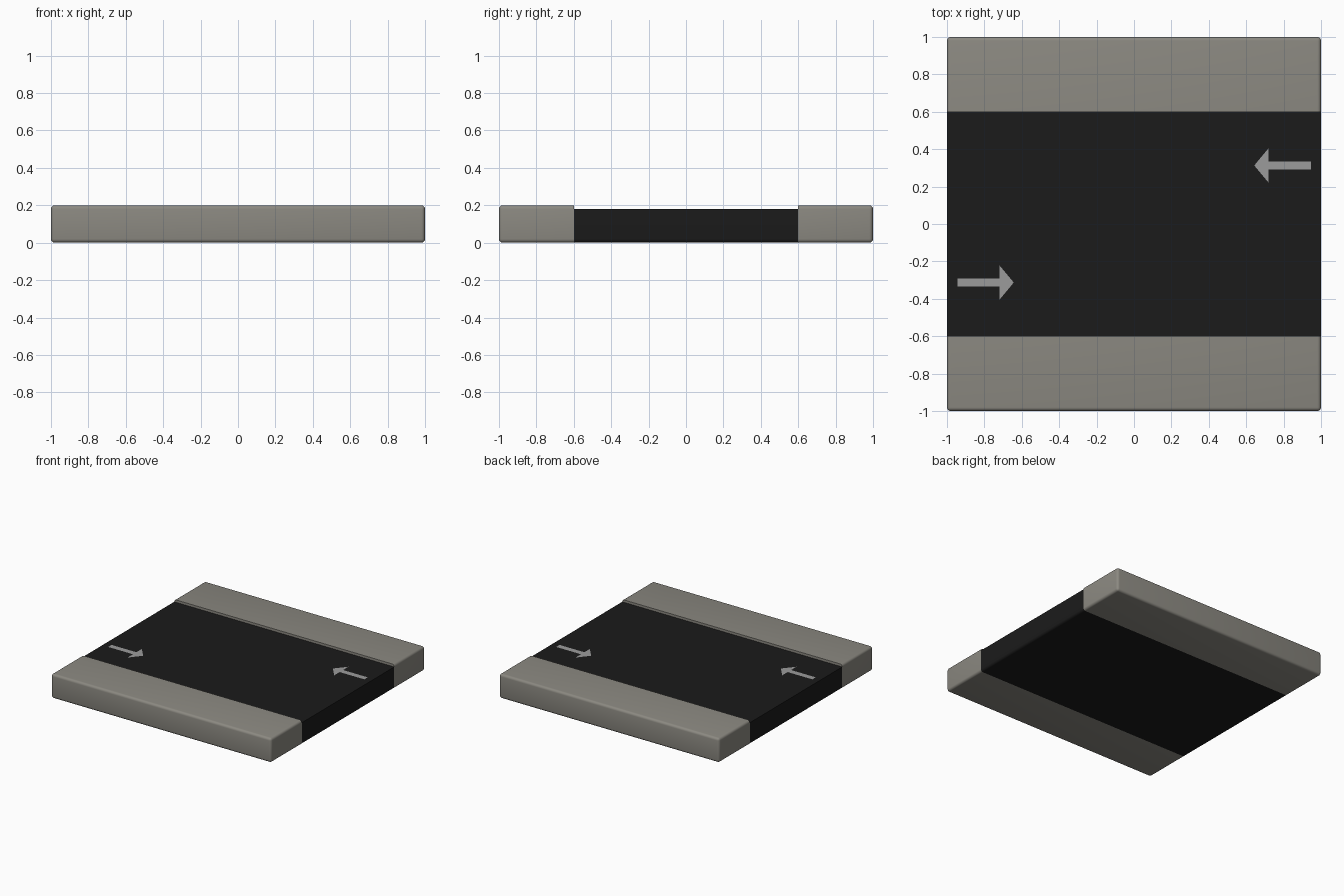
import bpy, bmesh
from mathutils import Vector

if "Cube" in bpy.data.objects:
    bpy.data.objects.remove(bpy.data.objects["Cube"])


def material(name, rgb):
    m = bpy.data.materials.new(name)
    m.diffuse_color = (*rgb, 1)
    m.use_nodes = True
    m.node_tree.nodes["Principled BSDF"].inputs["Base Color"].default_value = m.diffuse_color
    return m


CONCRETE = material("concrete", (0.26, 0.25, 0.22))
ASPHALT = material("asphalt", (0.011, 0.011, 0.011))
PAINT = material("paint", (0.33, 0.33, 0.33))


def finish(bm, name, mat):
    bmesh.ops.recalc_face_normals(bm, faces=bm.faces)
    me = bpy.data.meshes.new(name)
    bm.to_mesh(me)
    bm.free()
    me.materials.append(mat)
    ob = bpy.data.objects.new(name, me)
    bpy.context.collection.objects.link(ob)
    bpy.context.view_layer.objects.active = ob
    ob.select_set(True)
    return ob


def slab(name, y0, y1, height, mat, rounded):
    """Full-length slab; rounded(midpoint) picks the edges to soften."""
    bm = bmesh.new()
    bmesh.ops.create_cube(bm, size=1)
    for v in bm.verts:
        v.co = Vector((v.co.x * 2, y0 + (v.co.y + 0.5) * (y1 - y0), (v.co.z + 0.5) * height))
    edges = [e for e in bm.edges if rounded((e.verts[0].co + e.verts[1].co) / 2)]
    bmesh.ops.bevel(bm, geom=edges, offset=0.02, segments=4, profile=0.5, affect='EDGES')
    ob = finish(bm, name, mat)
    bpy.ops.object.select_all(action='DESELECT')
    ob.select_set(True)
    bpy.ops.object.shade_smooth_by_angle(angle=0.6)
    return ob


# Pavements: every edge rounded except those of the face against the road
def outer_edge(mid):
    return abs(mid.y) > 0.61


slab("front_pavement", -1, -0.6, 0.2, CONCRETE, outer_edge)
slab("back_pavement", 0.6, 1, 0.2, CONCRETE, outer_edge)

# Sunken road: only the lower end edges are rounded
slab("road", -0.6, 0.6, 0.18, ASPHALT, lambda m: abs(m.x) > 0.9 and m.z < 0.01 and abs(m.y) < 0.1)

# Painted arrows, mirrored by half a turn
ARROW = [(-0.945, -0.022), (-0.72, -0.022), (-0.72, -0.093), (-0.643, 0),
         (-0.72, 0.093), (-0.72, 0.022), (-0.945, 0.022)]
for name, s in (("left_arrow", 1), ("right_arrow", -1)):
    bm = bmesh.new()
    face = bm.faces.new([bm.verts.new((s * x, s * (y - 0.313), 0.181)) for x, y in ARROW])
    face.normal_update()
    ob = finish(bm, name, PAINT)
    if ob.data.polygons[0].normal.z < 0:
        ob.data.flip_normals()
